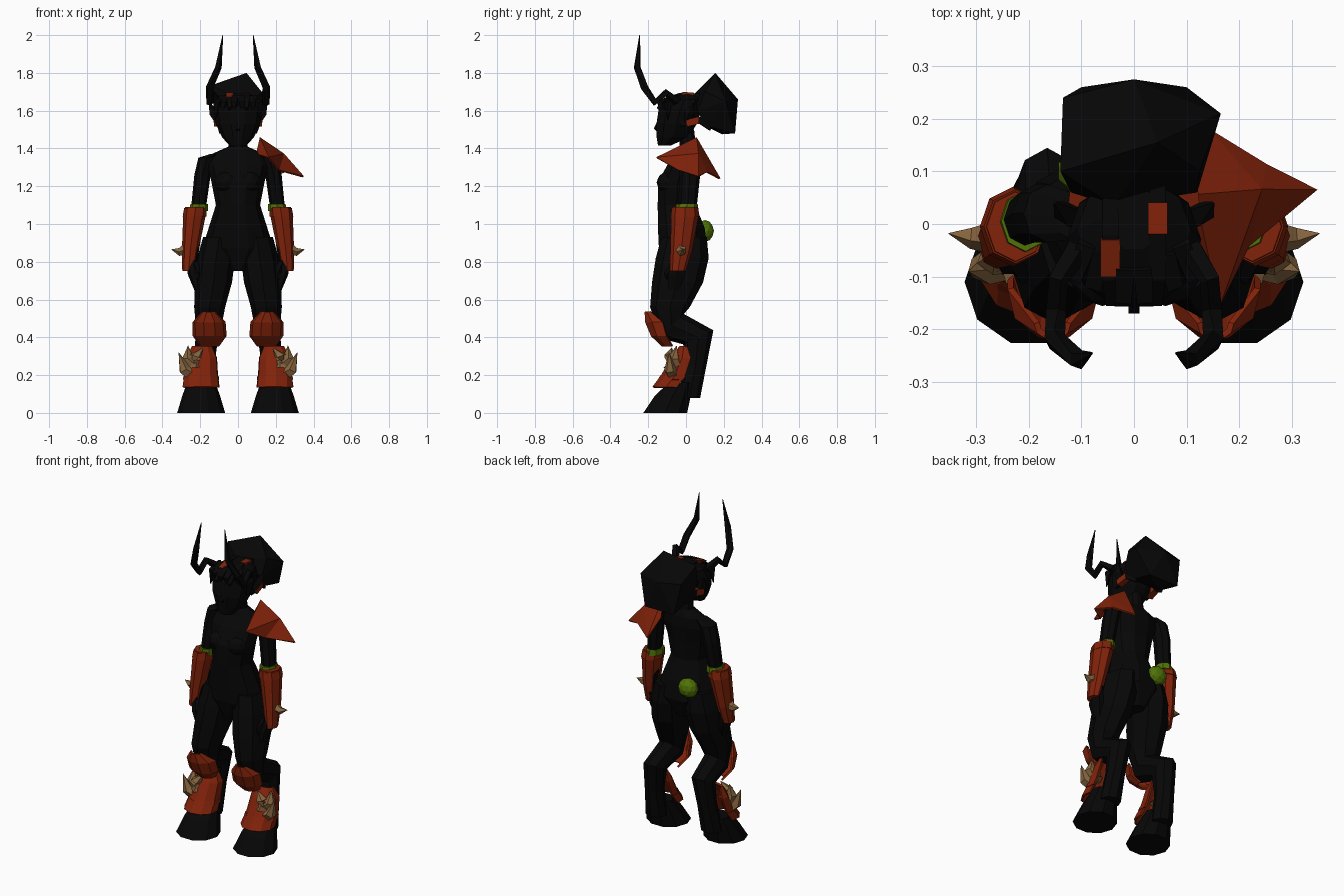
import bpy, bmesh, math
from mathutils import Vector


def material(name, rgb):
    m = bpy.data.materials.new(name)
    m.diffuse_color = (*rgb, 1)
    return m


BLACK = material("charcoal", (0.002, 0.002, 0.002))
RED = material("rust red", (0.22, 0.016, 0.003))
GREEN = material("moss green", (0.08, 0.17, 0.002))
BONE = material("bone tan", (0.24, 0.13, 0.05))


def finish(name, bm, mat, mirror=False, thick=0):
    bmesh.ops.recalc_face_normals(bm, faces=bm.faces)
    me = bpy.data.meshes.new(name)
    bm.to_mesh(me)
    bm.free()
    me.materials.append(mat)
    ob = bpy.data.objects.new(name, me)
    bpy.context.collection.objects.link(ob)
    if thick:
        s = ob.modifiers.new("Thickness", 'SOLIDIFY')
        s.thickness = thick
        s.offset = 0
    if mirror:
        ob.modifiers.new("Mirror", 'MIRROR').use_mirror_merge = False
    return ob


def skin(bm, rows, closed=True):
    # Bridge successive rows of points; closed rows also get end caps
    rows = [[bm.verts.new(p) for p in r] for r in rows]
    n = len(rows[0])
    for a, b in zip(rows, rows[1:]):
        for i in range(n if closed else n - 1):
            j = (i + 1) % n
            bm.faces.new((a[i], a[j], b[j], b[i]))
    if closed:
        bm.faces.new(rows[0])
        bm.faces.new(rows[-1])


def loft(name, rings, mat, n=8, mirror=False, arc=None, thick=0):
    # Ring: centre x, y, z, half width, half depth, optional tilt in degrees
    rows = []
    for x, y, z, rx, ry, *t in rings:
        t = math.radians(t[0]) if t else 0
        row = []
        for i in range(n):
            if arc:
                a = math.radians(arc[0] + (arc[1] - arc[0]) * i / (n - 1))
            else:
                a = 2 * math.pi * i / n
            s = ry * math.sin(a)
            row.append((x + rx * math.cos(a), y + s * math.cos(t), z + s * math.sin(t)))
        rows.append(row)
    bm = bmesh.new()
    skin(bm, rows, arc is None)
    return finish(name, bm, mat, mirror, thick)


def tube(name, pts, radii, mat, n=4, mirror=False):
    pts = [Vector(p) for p in pts]
    rows = []
    for i, p in enumerate(pts):
        d = pts[min(i + 1, len(pts) - 1)] - pts[max(i - 1, 0)]
        q = d.to_track_quat('Z', 'Y')
        rows.append([p + q @ Vector((radii[i] * math.cos(a), radii[i] * math.sin(a), 0))
                     for a in [2 * math.pi * (k + 0.5) / n for k in range(n)]])
    bm = bmesh.new()
    skin(bm, rows)
    return finish(name, bm, mat, mirror)


def blob(name, loc, size, mat, mirror=False):
    bm = bmesh.new()
    bmesh.ops.create_icosphere(bm, subdivisions=2, radius=1)
    for v in bm.verts:
        v.co = Vector(loc) + v.co * Vector(size)
    return finish(name, bm, mat, mirror)


# Torso, neck and chest
loft("torso", [(0, -.02, .75, .05, .09), (0, -.015, .87, .19, .135), (0, -.025, .98, .155, .13),
               (0, -.05, 1.1, .117, .105), (0, -.045, 1.22, .14, .108), (0, -.015, 1.31, .16, .09),
               (0, .01, 1.37, .14, .06), (0, .01, 1.41, .05, .045), (0, 0, 1.5, .045, .045)], BLACK, 10)
blob("chest", (.06, -.09, 1.22), (.065, .066, .06), BLACK, True)

# Backward-bent legs and hooves
loft("legs", [(.1, -.01, .93, .085, .12), (.115, -.02, .82, .1, .14), (.13, -.045, .69, .098, .135),
              (.15, -.085, .56, .082, .105), (.155, -.075, .46, .068, .09, 45),
              (.165, .065, .4, .06, .088, 25), (.18, .05, .25, .055, .058), (.19, .015, .08, .065, .06)],
     BLACK, 8, True)
loft("hooves", [(.195, -.03, .16, .075, .065), (.195, -.07, .09, .1, .1), (.195, -.11, 0, .127, .122)],
     BLACK, 10, True)

# Arms and hands
loft("arms", [(.12, .015, 1.37, .03, .045), (.165, .02, 1.35, .045, .055), (.188, .02, 1.26, .043, .055),
              (.205, .01, 1.12, .04, .05), (.225, 0, 1, .04, .045), (.245, -.03, .8, .03, .04)],
     BLACK, 8, True)
loft("hands", [(.25, -.03, .82, .03, .045), (.235, -.05, .73, .03, .052), (.215, -.065, .65, .016, .032)],
     BLACK, 6, True)
tube("thumbs", [(.23, -.06, .79), (.21, -.1, .74), (.2, -.1, .69)], [.02, .016, .008], BLACK, 4, True)

# Forearm armour
loft("bracers", [(.225, -.005, 1.09, .055, .066), (.23, -.005, 1.05, .06, .073),
                 (.253, -.025, .86, .044, .058), (.262, -.043, .75, .033, .042)], RED, 8, True)
loft("bracer_rims", [(.225, -.005, 1.085, .06, .07), (.23, -.005, 1.04, .063, .076)], RED, 8, True)
loft("bracer_linings", [(.208, .005, 1.07, .05, .06), (.206, .005, 1.105, .046, .057)], GREEN, 8, True)
tube("bracer_spikes", [(.28, -.025, .865), (.31, -.025, .852), (.352, -.018, .865)],
     [.03, .022, .001], BONE, 5, True)

# Knee and shin armour
loft("knee_guards", [(.155, -.19, .535, .03, .025), (.153, -.13, .48, .082, .085),
                     (.15, -.11, .41, .085, .075), (.15, -.075, .355, .045, .05)],
     RED, 6, True, (175, 365), .012)
loft("shin_guards", [(.19, -.005, .35, .05, .025), (.192, -.005, .29, .078, .07), (.195, -.04, .2, .086, .085),
                     (.195, -.085, .135, .095, .088)], RED, 7, True, (165, 385), .012)
loft("shin_bands", [(.195, -.042, .195, .092, .092), (.195, -.054, .175, .094, .092)],
     RED, 7, True, (165, 385), .008)
for i, path in enumerate([[(.235, -.06, .2), (.285, -.085, .23), (.314, -.09, .32)],
                          [(.24, -.05, .25), (.268, -.065, .29), (.264, -.05, .356)],
                          [(.22, -.075, .25), (.225, -.088, .3), (.185, -.075, .345)]]):
    tube(f"shin_spikes_{i + 1}", path, [.045, .032, .001], BONE, 5, True)

# Single shoulder plate, a faceted cone fanned out from its ridge
bm = bmesh.new()
apex, ridge = bm.verts.new((.115, .055, 1.455)), bm.verts.new((.24, .065, 1.37))
edge = [bm.verts.new(p) for p in [(.1, 0, 1.37), (.16, -.155, 1.35), (.215, -.04, 1.285),
                                  (.345, .065, 1.25), (.25, .11, 1.275), (.14, .178, 1.24), (.1, .1, 1.35)]]
for k, (a, b) in enumerate(zip(edge, edge[1:])):
    bm.faces.new((apex if k in (0, 5) else ridge, a, b))
bm.faces.new((apex, edge[1], ridge))
bm.faces.new((apex, ridge, edge[5]))
finish("shoulder_plate", bm, RED, thick=.01)

# Belt pouch on the back
blob("pouch", (-.085, .1, .963), (.062, .048, .058), GREEN)

# Head, nose and ears
loft("head", [(0, -.115, 1.415, .045, .035), (0, -.07, 1.46, .085, .09), (0, -.05, 1.53, .118, .112),
              (0, -.03, 1.61, .128, .12), (0, -.01, 1.66, .108, .1), (0, .01, 1.69, .06, .06)], BLACK, 10)
tube("nose", [(0, -.145, 1.55), (0, -.16, 1.505), (0, -.14, 1.485)], [.006, .015, .006], BLACK)
tube("ears", [(.1, .01, 1.55), (.13, .02, 1.59), (.15, .04, 1.64)], [.03, .025, .003], BLACK, 4, True)

# Long bent horns
tube("horns", [(.11, -.05, 1.65), (.145, -.105, 1.695), (.15, -.165, 1.645), (.15, -.22, 1.72),
               (.105, -.258, 1.83), (.08, -.245, 2)], [.025, .021, .021, .021, .019, .002], BLACK, 5, True)

# Large faceted knot of hair
bm = bmesh.new()
for p in [(.045, .155, 1.8), (-.14, .1, 1.735), (.125, .1, 1.7), (-.135, .24, 1.67), (0, .275, 1.66),
          (.165, .21, 1.65), (-.12, .06, 1.6), (.12, .06, 1.6), (-.04, .035, 1.68), (-.1, .26, 1.48),
          (.1, .26, 1.48), (0, .19, 1.475), (-.1, .1, 1.52), (.1, .1, 1.52)]:
    bm.verts.new(p)
bmesh.ops.convex_hull(bm, input=bm.verts)
finish("hair_knot", bm, BLACK)

# Swept-back braids with red bands, and fringe tufts
for i, (x, y0, y1) in enumerate([(-.045, -.095, -.025), (.045, -.02, .04)]):
    tube(f"top_braid_{i + 1}", [(x, -.15, 1.61), (x, -.1, 1.652), (x, -.02, 1.68), (x, .1, 1.675)],
         [.012, .022, .022, .02], BLACK)
    za, zb = (1.655, 1.678) if i == 0 else (1.68, 1.678)
    tube(f"top_band_{i + 1}", [(x, y0, za), (x, y1, zb)], [.026, .026], RED)
tube("side_braids", [(.1, -.03, 1.53), (.105, .07, 1.55), (.09, .13, 1.5)], [.02, .024, .01], BLACK, 4, True)
tube("side_bands", [(.11, 0, 1.533), (.103, .068, 1.55)], [.026, .026], RED, 4, True)
for i, (x, z) in enumerate([(.02, 1.6), (.075, 1.58), (.11, 1.55)]):
    y = -.15 + x * .5
    tube(f"fringe_tufts_{i + 1}", [(x * .8, y + .06, 1.665), (x, y, 1.635), (x * 1.1, y, z)],
         [.025, .022, .002], BLACK, 4, True)
